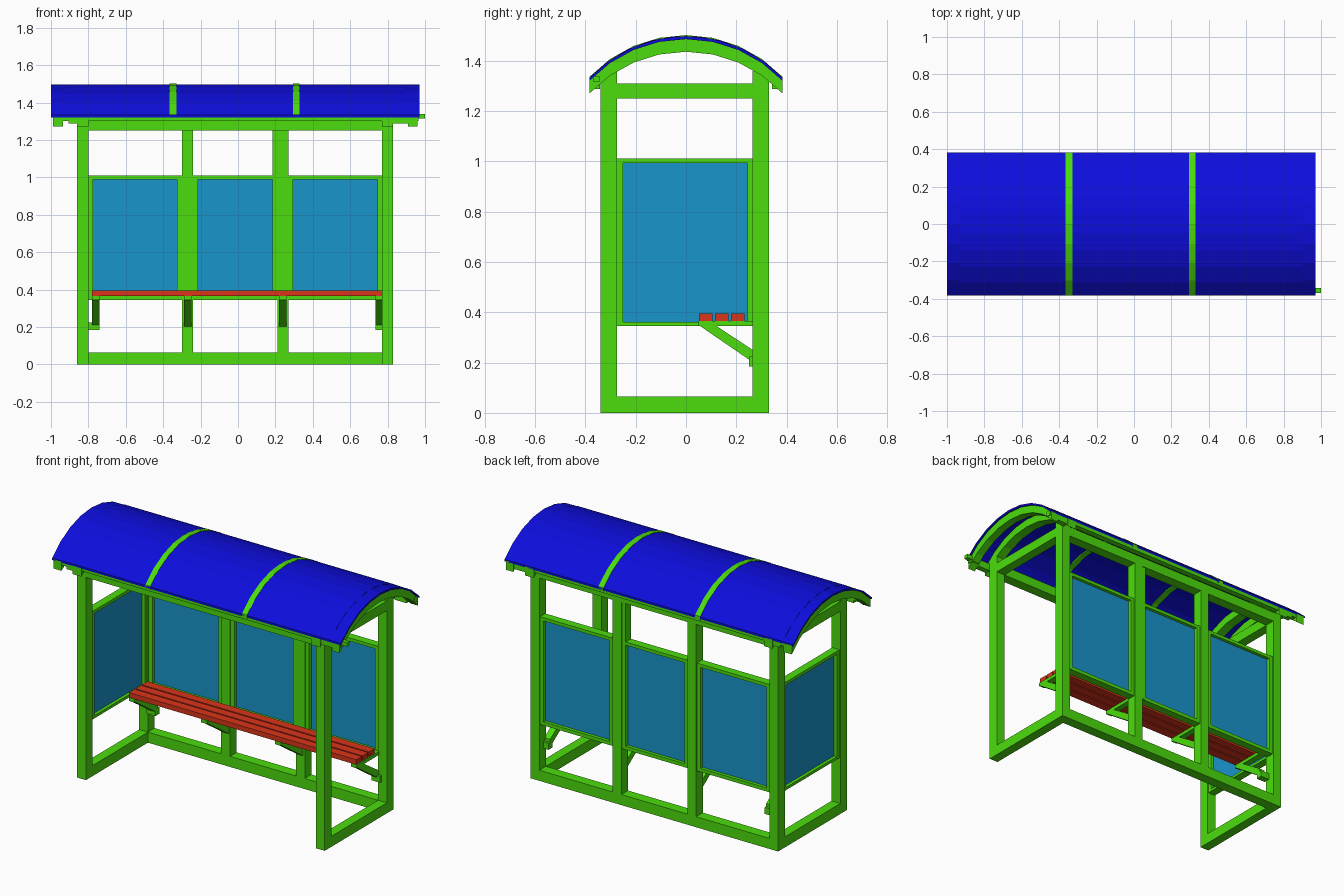
import bpy, bmesh, math

if "Cube" in bpy.data.objects:
    bpy.data.objects.remove(bpy.data.objects["Cube"])


def material(name, rgb):
    m = bpy.data.materials.new(name)
    m.diffuse_color = (*rgb, 1)
    m.use_nodes = True
    m.node_tree.nodes["Principled BSDF"].inputs["Base Color"].default_value = m.diffuse_color
    return m


GREEN = material("green_paint", (0.07, 0.72, 0.004))
BLUE = material("blue_roof", (0.004, 0.004, 0.72))
GLASS = material("blue_panel", (0.01, 0.30, 0.60))
RED = material("red_slats", (0.70, 0.035, 0.01))


def prism(name, pts, x0, x1, mat):
    """Extrude a closed (y, z) profile along x."""
    bm = bmesh.new()
    a = [bm.verts.new((x0, y, z)) for y, z in pts]
    b = [bm.verts.new((x1, y, z)) for y, z in pts]
    n = len(pts)
    for i in range(n):
        j = (i + 1) % n
        bm.faces.new((a[i], a[j], b[j], b[i]))
    bm.faces.new(a)
    bm.faces.new(b[::-1])
    bmesh.ops.recalc_face_normals(bm, faces=bm.faces)
    me = bpy.data.meshes.new(name)
    bm.to_mesh(me)
    bm.free()
    ob = bpy.data.objects.new(name, me)
    me.materials.append(mat)
    bpy.context.collection.objects.link(ob)
    return ob


def box(name, x0, x1, y0, y1, z0, z1, mat=GREEN):
    return prism(name, [(y0, z0), (y1, z0), (y1, z1), (y0, z1)], x0, x1, mat)


def arch(name, x0, x1, top, depth, mat, segs=8):
    """Faceted arch band, 'top' above the roof line and 'depth' thick."""
    r, half = 0.527, math.asin(0.383 / 0.527)
    line = []
    for i in range(segs + 1):
        t = -half + 2 * half * i / segs
        line.append((r * math.sin(t), 1.498 - r + r * math.cos(t) + top))
    prism(name, line + [(y, z - depth) for y, z in reversed(line)], x0, x1, mat)


# Corner posts
for side, x0 in (("left", -0.86), ("right", 0.77)):
    box(side + "_front_post", x0, x0 + 0.06, -0.34, -0.275, 0, 1.36)
    box(side + "_back_post", x0, x0 + 0.06, 0.265, 0.33, 0, 1.36)
    # End rails
    box(side + "_bottom_rail", x0, x0 + 0.06, -0.275, 0.265, 0, 0.065)
    box(side + "_top_rail", x0, x0 + 0.06, -0.275, 0.265, 1.25, 1.31)

# Back posts and long rails
box("back_mid_post_left", -0.30, -0.24, 0.265, 0.33, 0.06, 1.26)
box("back_mid_post_right", 0.21, 0.27, 0.265, 0.33, 0.06, 1.26)
box("back_mid_post_filler", 0.185, 0.21, 0.27, 0.325, 0.35, 1.26)
box("back_bottom_rail", -0.80, 0.77, 0.265, 0.33, 0, 0.065)
box("back_top_rail", -0.80, 0.77, 0.265, 0.33, 1.25, 1.31)
box("front_top_rail", -0.80, 0.77, -0.34, -0.275, 1.25, 1.31)

# Framed back panels
for i, (x0, x1) in enumerate(((-0.80, -0.30), (-0.24, 0.21), (0.27, 0.77))):
    n = f"back_panel_{i + 1}"
    box(n, x0 + 0.02, x1 - 0.02, 0.293, 0.303, 0.36, 0.995, GLASS)
    box(n + "_lower_frame", x0, x1, 0.272, 0.323, 0.345, 0.367)
    box(n + "_upper_frame", x0, x1, 0.272, 0.323, 0.99, 1.01)
    box(n + "_left_frame", x0, x0 + 0.025, 0.272, 0.323, 0.36, 1.0)
    box(n + "_right_frame", x1 - 0.025, x1, 0.272, 0.323, 0.36, 1.0)

# Framed panel on the left end
box("end_panel", -0.835, -0.825, -0.255, 0.25, 0.355, 0.995, GLASS)
box("end_panel_lower_frame", -0.855, -0.805, -0.275, 0.265, 0.345, 0.362)
box("end_panel_upper_frame", -0.855, -0.805, -0.275, 0.265, 0.993, 1.012)
box("end_panel_front_frame", -0.855, -0.805, -0.275, -0.25, 0.36, 1.0)
box("end_panel_back_frame", -0.855, -0.805, 0.245, 0.265, 0.36, 1.0)

# Bench slats and brackets
for i in range(3):
    y = 0.052 + 0.063 * i
    box(f"bench_slat_{i + 1}", -0.78, 0.77, y, y + 0.054, 0.365, 0.396, RED)
for i, x in enumerate((-0.78, -0.288, 0.218, 0.735)):
    box(f"bench_arm_{i + 1}", x, x + 0.04, 0.05, 0.29, 0.345, 0.366)
    prism(f"bench_brace_{i + 1}",
          [(0.055, 0.346), (0.12, 0.346), (0.275, 0.244), (0.275, 0.195)],
          x, x + 0.04, GREEN)
    if i in (0, 3):
        xb = -0.80 if i == 0 else 0.735
        box(f"bench_brace_foot_{i + 1}", xb, xb + 0.06, 0.25, 0.29, 0.185, 0.225)

# Curved roof sheet with overlaid bay sheets
arch("roof_sheet", -1.0, 0.97, 0, 0.012, BLUE)
for i, (x0, x1) in enumerate(((-0.93, -0.365), (-0.33, 0.295), (0.33, 0.90))):
    arch(f"roof_bay_{i + 1}", x0, x1, 0.001, 0.01, BLUE, 9)

# Roof joint strips and ribs
for i, x in enumerate((-0.365, 0.295)):
    arch(f"roof_strip_{i + 1}", x, x + 0.035, 0.004, 0.024, GREEN)
for i, (x0, x1) in enumerate(((-0.99, -0.935), (-0.86, -0.80),
                              (0.77, 0.83), (0.91, 0.96))):
    arch(f"roof_rib_{i + 1}", x0, x1, -0.006, 0.056, GREEN)

# Eave beams, end blocks and drain stub
for side, s in (("front", -1), ("back", 1)):
    y0, y1 = sorted((s * 0.342, s * 0.378))
    box(side + "_eave_beam", -0.985, 0.965, y0, y1, 1.303, 1.335)
    box(side + "_eave_block_left", -0.905, -0.86, y0, y1, 1.288, 1.33)
    box(side + "_eave_block_right", 0.83, 0.91, y0, y1, 1.288, 1.33)
box("drain_stub", 0.95, 1.0, -0.368, -0.343, 1.315, 1.34)
